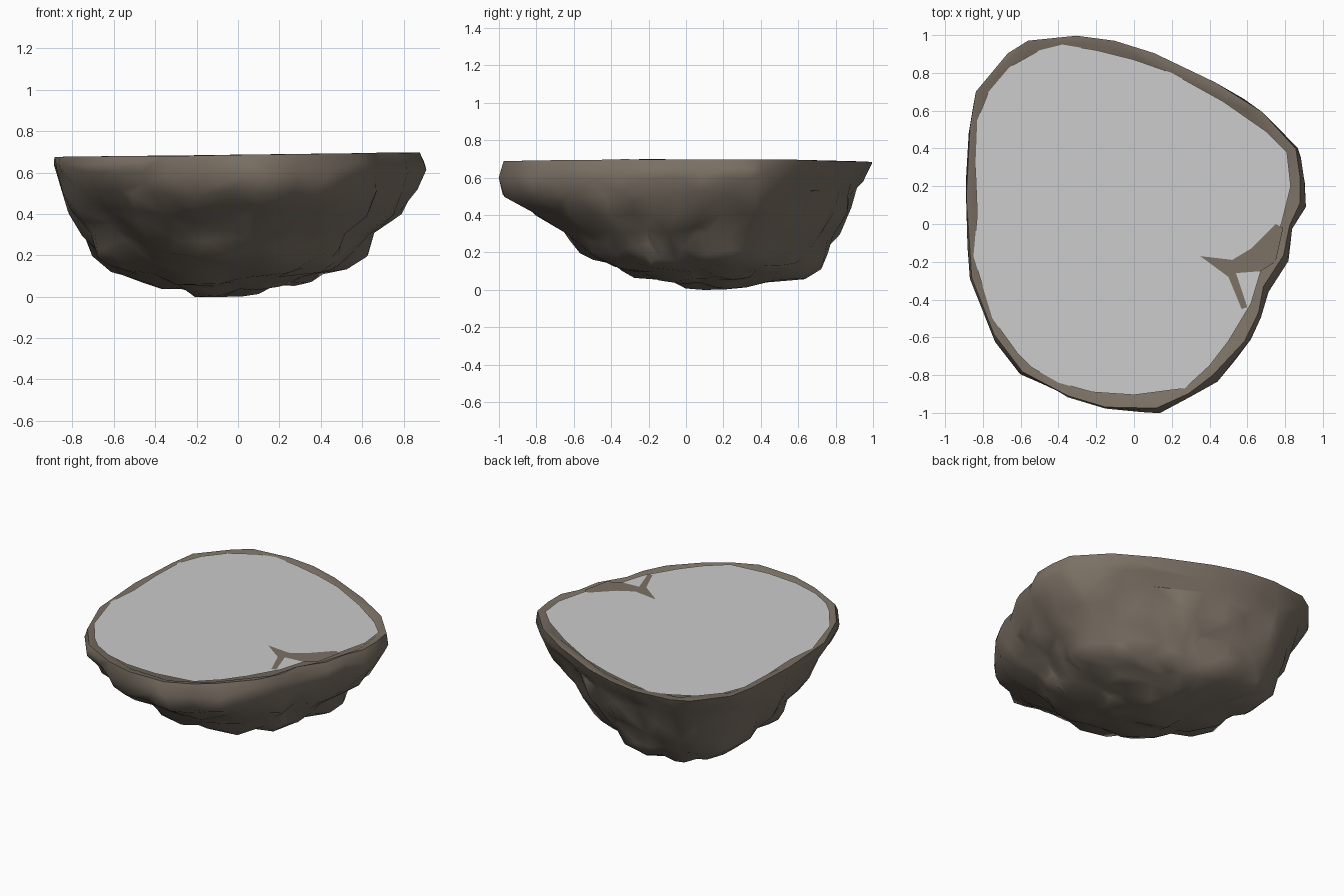
import bpy, bmesh, math
from mathutils import Vector, noise

if "Cube" in bpy.data.objects:
    bpy.data.objects.remove(bpy.data.objects["Cube"])

# Rim outline seen from above (counter-clockwise)
RIM = [(-.30, 1), (-.57, .97), (-.68, .9), (-.85, .7), (-.88, .5), (-.9, .2), (-.89, -.1),
       (-.87, -.3), (-.75, -.6), (-.6, -.8), (-.35, -.93), (-.15, -.99), (.12, -1), (.3, -.92),
       (.43, -.82), (.6, -.64), (.68, -.48), (.7, -.35), (.81, -.18), (.85, 0), (.9, .1),
       (.9, .25), (.88, .4), (.72, .57), (.6, .66), (.4, .77), (.1, .91), (-.1, .97)]
# Extents at each height: z, x min, x max, y min, y max
LEVELS = [(.685, -.89, .88, -.98, 1), (.645, -.9, .9, -.995, .985), (.6, -.885, .9, -1, .965),
          (.5, -.85, .865, -.965, .91), (.4, -.81, .81, -.84, .88), (.3, -.765, .69, -.7, .84),
          (.2, -.71, .64, -.58, .78), (.12, -.61, .53, -.41, .73), (.07, -.48, .38, -.27, .64),
          (.03, -.38, .2, -.08, .5), (.005, -.27, .02, .08, .28)]
N = 96


def resample(pts, n):
    """Even spacing by angle along a closed outline."""
    ang = [math.atan2(y, x) % math.tau for x, y in pts]
    data = sorted(zip(ang, pts))
    data = [(data[-1][0] - math.tau, data[-1][1])] + data + [(data[0][0] + math.tau, data[0][1])]
    out = []
    for i in range(n):
        a = math.tau * i / n
        for (a0, p0), (a1, p1) in zip(data, data[1:]):
            if a0 <= a <= a1:
                out.append(Vector(p0).lerp(Vector(p1), (a - a0) / (a1 - a0)))
                break
    return out


def material(name, col):
    m = bpy.data.materials.new(name)
    m.diffuse_color = (*col, 1)
    m.use_nodes = True
    m.node_tree.nodes["Principled BSDF"].inputs["Base Color"].default_value = m.diffuse_color
    return m


def make(name, bm, mat=None):
    me = bpy.data.meshes.new(name)
    bm.to_mesh(me)
    bm.free()
    ob = bpy.data.objects.new(name, me)
    bpy.context.collection.objects.link(ob)
    if mat:
        me.materials.append(mat)
    return ob


def lumps(p):
    """Boulder relief: plateaus split by soft creases, plus broad noise."""
    d = noise.voronoi(p * 2.9)[0]
    return .036 * min(1, (d[1] - d[0]) / .45) - .028 + .03 * noise.noise(p * 2.3 + Vector((3, 1, 7)))


rock_mat = material("brown_rock", (.20, .165, .13))
outline = resample(RIM, N)

# Rock shell: lofted rings, displaced outward in lumps
levels = []
for a, b in zip(LEVELS, LEVELS[1:]):
    k = 3 if a[0] - b[0] > .06 else 2
    levels += [[u + (v - u) * j / k for u, v in zip(a, b)] for j in range(k)]
levels.append(LEVELS[-1])
bm = bmesh.new()
rings = []
for z, x0, x1, y0, y1 in levels:
    ring = []
    for i, p in enumerate(outline):
        a = math.tau * i / N
        t = min(1, max(0, (.6 - z) / .5))
        q = Vector((p.x / .9, p.y)).lerp(Vector((math.cos(a), math.sin(a))), t * .35)
        # lower rings narrow across the front-left to back-right diagonal
        k = .15 * t
        m = (q.x + q.y) / 2
        q = (q - Vector((m, m)) * k) / (1 - .3 * k)
        v = Vector(((x0 + x1) / 2 + q.x * (x1 - x0) / 2, (y0 + y1) / 2 + q.y * (y1 - y0) / 2, z))
        n = Vector((v.x, v.y - .1, (z - .6) * 1.2)).normalized()
        v += n * lumps(v) * min(1, max(.1, (.69 - z) / .15))
        if z > .64:
            v.z += .012 * v.x * (z - .64) / .045
        v.z = max(0, v.z)
        ring.append(bm.verts.new(v))
    rings.append(ring)
# Flat inner lip and closed bed under the grey surface
for s, z in ((.975, .687), (.93, .677), (.88, .65)):
    rings.insert(0, [bm.verts.new((p.x * s, p.y * s, z + .012 * p.x)) for p in outline])
for r0, r1 in zip(rings, rings[1:]):
    for i in range(N):
        j = (i + 1) % N
        bm.faces.new((r0[i], r1[i], r1[j], r0[j]))
bm.faces.new(rings[0])
bm.faces.new(rings[-1][::-1])
bmesh.ops.recalc_face_normals(bm, faces=bm.faces)
rock = make("rock_basin", bm, rock_mat)
dec = rock.modifiers.new("facets", 'DECIMATE')
dec.ratio = .14
bpy.context.view_layer.objects.active = rock
rock.select_set(True)
bpy.ops.object.modifier_apply(modifier="facets")
bpy.ops.object.shade_smooth_by_angle(angle=math.radians(50))

# Flat grey fill surface
FILL = [(-.38, .95), (-.5, .92), (-.66, .83), (-.77, .7), (-.83, .55), (-.84, .3), (-.83, .05),
        (-.85, -.17), (-.75, -.5), (-.62, -.68), (-.54, -.76), (-.4, -.84), (-.22, -.89), (0, -.905),
        (.27, -.87), (.4, -.75), (.5, -.62), (.62, -.42), (.68, -.22), (.78, 0), (.83, .2),
        (.81, .38), (.7, .49), (.47, .65), (.2, .8), (0, .87), (-.2, .92)]
bm = bmesh.new()
bm.faces.new([bm.verts.new((x, y, .687 + .012 * x)) for x, y in FILL]).normal_update()
make("flat_fill", bm)

# Ridge of rock breaking through the fill
RIDGE = [(.35, -.17), (.52, -.19), (.62, -.13), (.75, 0), (.79, -.02), (.75, -.2), (.67, -.25),
         (.54, -.26), (.6, -.44), (.57, -.45), (.5, -.28)]
bm = bmesh.new()
f = bm.faces.new([bm.verts.new((x, y, .69 + .012 * x)) for x, y in RIDGE])
f.normal_update()
if f.normal.z < 0:
    f.normal_flip()
make("rock_ridge", bm, rock_mat)
